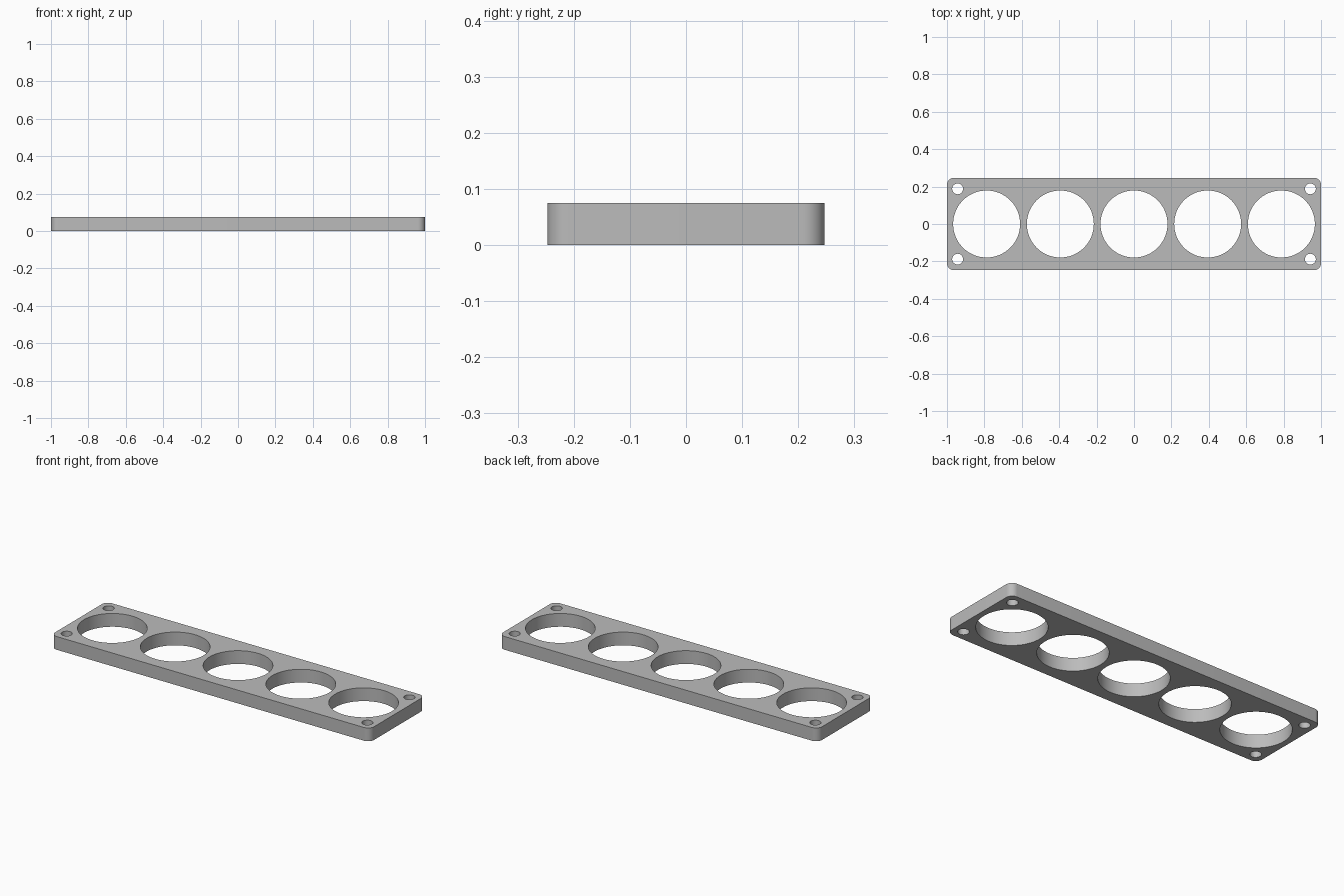
import bpy
import bmesh
from math import cos, sin, pi, radians

HALF_X, HALF_Y, HEIGHT = 1.0, 0.247, 0.075
CORNER = 0.038

cube = bpy.data.objects.get("Cube")
if cube:
    bpy.data.objects.remove(cube, do_unlink=True)

# Plain grey material
grey = bpy.data.materials.new("plain grey")
grey.use_nodes = True
colour = (0.5, 0.5, 0.5, 1)
grey.diffuse_color = colour
grey.node_tree.nodes["Principled BSDF"].inputs["Base Color"].default_value = colour


def arc(cx, cy, radius, start, sweep, steps):
    return [(cx + radius * cos(start + sweep * i / steps),
             cy + radius * sin(start + sweep * i / steps)) for i in range(steps + 1)]


def circle(cx, cy, radius, steps):
    return arc(cx, cy, radius, 0, 2 * pi, steps)[:-1]


# Rounded outline of the plate
outline = []
for quarter, (sx, sy) in enumerate([(1, 1), (-1, 1), (-1, -1), (1, -1)]):
    outline += arc(sx * (HALF_X - CORNER), sy * (HALF_Y - CORNER), CORNER,
                   quarter * pi / 2, pi / 2, 12)

# Row of five large openings and four corner screw holes
loops = [outline]
loops += [circle(0.394 * i, 0, 0.179, 96) for i in range(-2, 3)]
loops += [circle(sx * 0.943, sy * 0.188, 0.029, 40) for sx in (-1, 1) for sy in (-1, 1)]

# Fill between the loops, then raise the plate
bm = bmesh.new()
edges = []
for loop in loops:
    verts = [bm.verts.new((x, y, 0)) for x, y in loop]
    edges += [bm.edges.new((a, b)) for a, b in zip(verts, verts[1:] + verts[:1])]
bmesh.ops.triangle_fill(bm, edges=edges, use_beauty=True, normal=(0, 0, 1))
raised = bmesh.ops.extrude_face_region(bm, geom=bm.faces[:], use_keep_orig=True)
bmesh.ops.translate(bm, vec=(0, 0, HEIGHT),
                    verts=[g for g in raised["geom"] if isinstance(g, bmesh.types.BMVert)])
bmesh.ops.recalc_face_normals(bm, faces=bm.faces[:])

mesh = bpy.data.meshes.new("mounting_plate")
bm.to_mesh(mesh)
bm.free()
mesh.materials.append(grey)
plate = bpy.data.objects.new("mounting_plate", mesh)
bpy.context.collection.objects.link(plate)

# Smooth the curved walls, keep the rims sharp
bpy.ops.object.select_all(action="DESELECT")
plate.select_set(True)
bpy.context.view_layer.objects.active = plate
bpy.ops.object.shade_smooth_by_angle(angle=radians(30))
